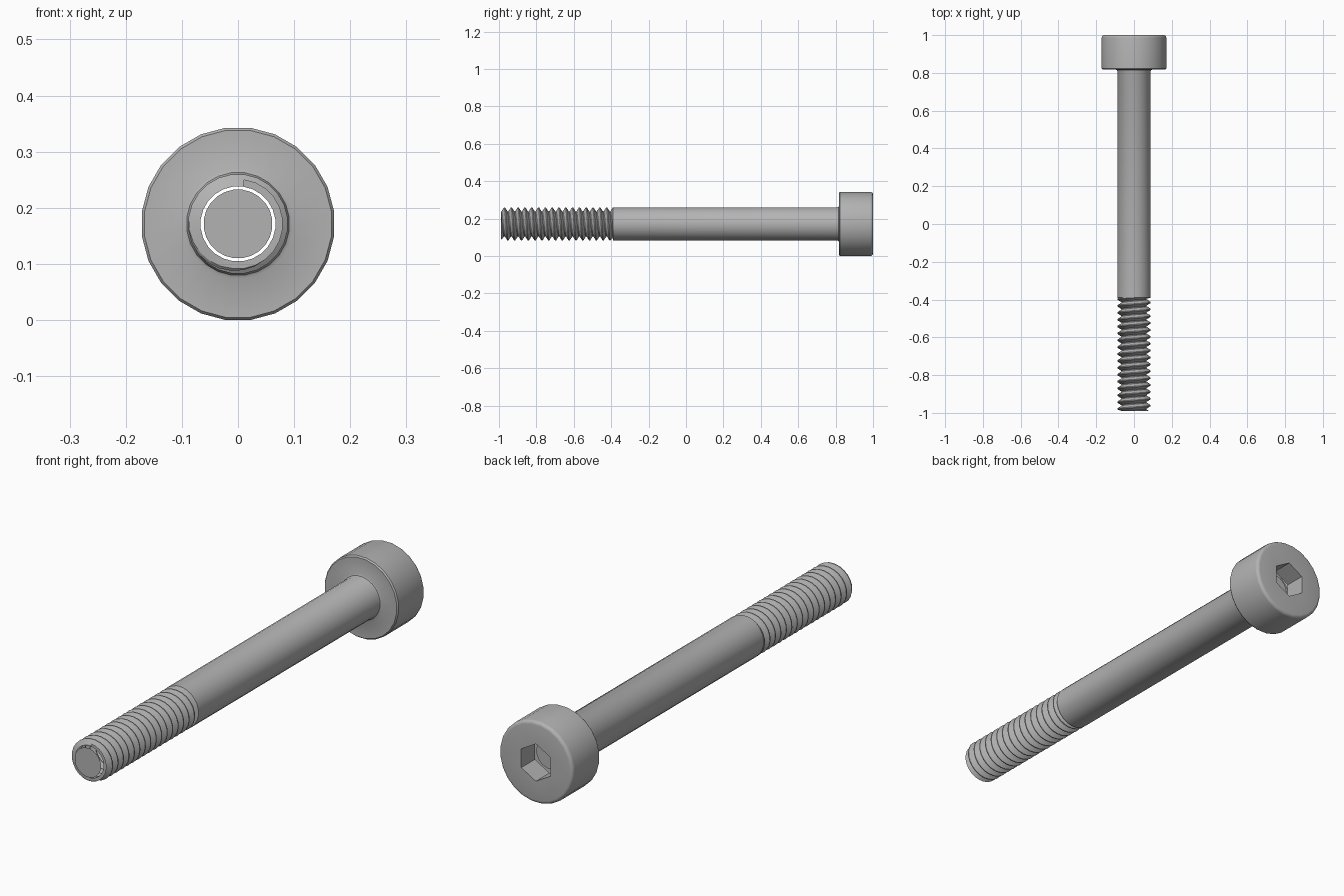
import bpy, bmesh, math

if "Cube" in bpy.data.objects:
    bpy.data.objects.remove(bpy.data.objects["Cube"])

SIDES = 24
CZ = 0.1712              # height of the bolt axis
PITCH = 0.0364
MAJOR, MINOR = 0.089, 0.067

steel = bpy.data.materials.new("steel_grey")
steel.diffuse_color = (0.45, 0.45, 0.45, 1)
steel.use_nodes = True
steel.node_tree.nodes["Principled BSDF"].inputs["Base Color"].default_value = steel.diffuse_color


def point(r, ang, y):
    return (r * math.sin(ang), y, CZ + r * math.cos(ang))


def ring(bm, r, y, n=SIDES, offset=0.5):
    return [bm.verts.new(point(r, 2 * math.pi * (i + offset) / n, y)) for i in range(n)]


def skin(bm, a, b):
    n = len(a)
    for i in range(n):
        j = (i + 1) % n
        bm.faces.new((a[i], a[j], b[j], b[i]))


def lathe(bm, profile):
    rings = [ring(bm, r, y) for r, y in profile]
    for a, b in zip(rings, rings[1:]):
        skin(bm, a, b)
    return rings


def loop_edges(bm, loop):
    return [bm.edges.get((loop[i], loop[(i + 1) % len(loop)]))
            for i in range(len(loop))]


def finish(bm, name, flip=False):
    bmesh.ops.remove_doubles(bm, verts=bm.verts, dist=1e-5)
    bmesh.ops.recalc_face_normals(bm, faces=bm.faces)
    if flip:
        bmesh.ops.reverse_faces(bm, faces=bm.faces)
    me = bpy.data.meshes.new(name)
    bm.to_mesh(me)
    bm.free()
    me.materials.append(steel)
    ob = bpy.data.objects.new(name, me)
    bpy.context.collection.objects.link(ob)
    bpy.ops.object.select_all(action='DESELECT')
    ob.select_set(True)
    bpy.context.view_layer.objects.active = ob
    bpy.ops.object.shade_smooth_by_angle(angle=math.radians(31))
    return ob


# Head and plain shank: one turned profile, with a hexagonal socket
bm = bmesh.new()
f = 0.014                # rounding of the top rim
rim = [(0.1727 - f + f * math.sin(a), 1 - f + f * math.cos(a))
       for a in (math.pi / 2 * k / 4 for k in range(5))]
profile = rim + [(0.1727, 0.824), (0.168, 0.818), (0.098, 0.818),
                 (0.092, 0.815), (MAJOR, 0.808), (MAJOR, -0.39), (MINOR, -0.395)]
rings = lathe(bm, profile)
hex_top = ring(bm, 0.0787, 1.0, 6, 0)
hex_low = ring(bm, 0.0787, 0.909, 6, 0)
skin(bm, hex_top, hex_low)
bmesh.ops.triangle_fill(bm, use_beauty=True,
                        edges=loop_edges(bm, rings[0]) + loop_edges(bm, hex_top))
finish(bm, "head_and_shank")

# Thread: right-handed helix, clipped at both ends and tapered at the tip
bm = bmesh.new()
shape = [(0.0, MINOR), (0.12, MINOR), (0.5, MAJOR), (0.62, MAJOR)]
Y0, Y1 = -0.99, -0.39
turns = int((Y1 - Y0) / PITCH) + 3
columns = []
for s in range(SIDES + 1):
    col = []
    for k in range(turns):
        for t, r in shape:
            y = Y0 + PITCH * (k - 1 + t + s / SIDES)
            y = min(max(y, Y0), Y1)
            r = min(r, 0.08 + (y - Y0))
            col.append(bm.verts.new(point(r, 2 * math.pi * (s + 0.5) / SIDES, y)))
    columns.append(col)
for a, b in zip(columns, columns[1:]):
    for i in range(len(a) - 1):
        bm.faces.new((a[i], b[i], b[i + 1], a[i + 1]))
bmesh.ops.remove_doubles(bm, verts=bm.verts, dist=1e-5)
bmesh.ops.dissolve_degenerate(bm, dist=1e-5, edges=bm.edges)
finish(bm, "thread")

# Tip disc and socket floor disc, each leaving a thin ring open around it
for name, y, flip in (("tip_disc", -1.0, False), ("socket_floor", 0.909, True)):
    bm = bmesh.new()
    face = bm.faces.new(ring(bm, 0.0615, y))
    face.normal_update()
    want = 1 if flip else -1
    ob = finish(bm, name)
    if ob.data.polygons[0].normal.y * want < 0:
        ob.data.flip_normals()
